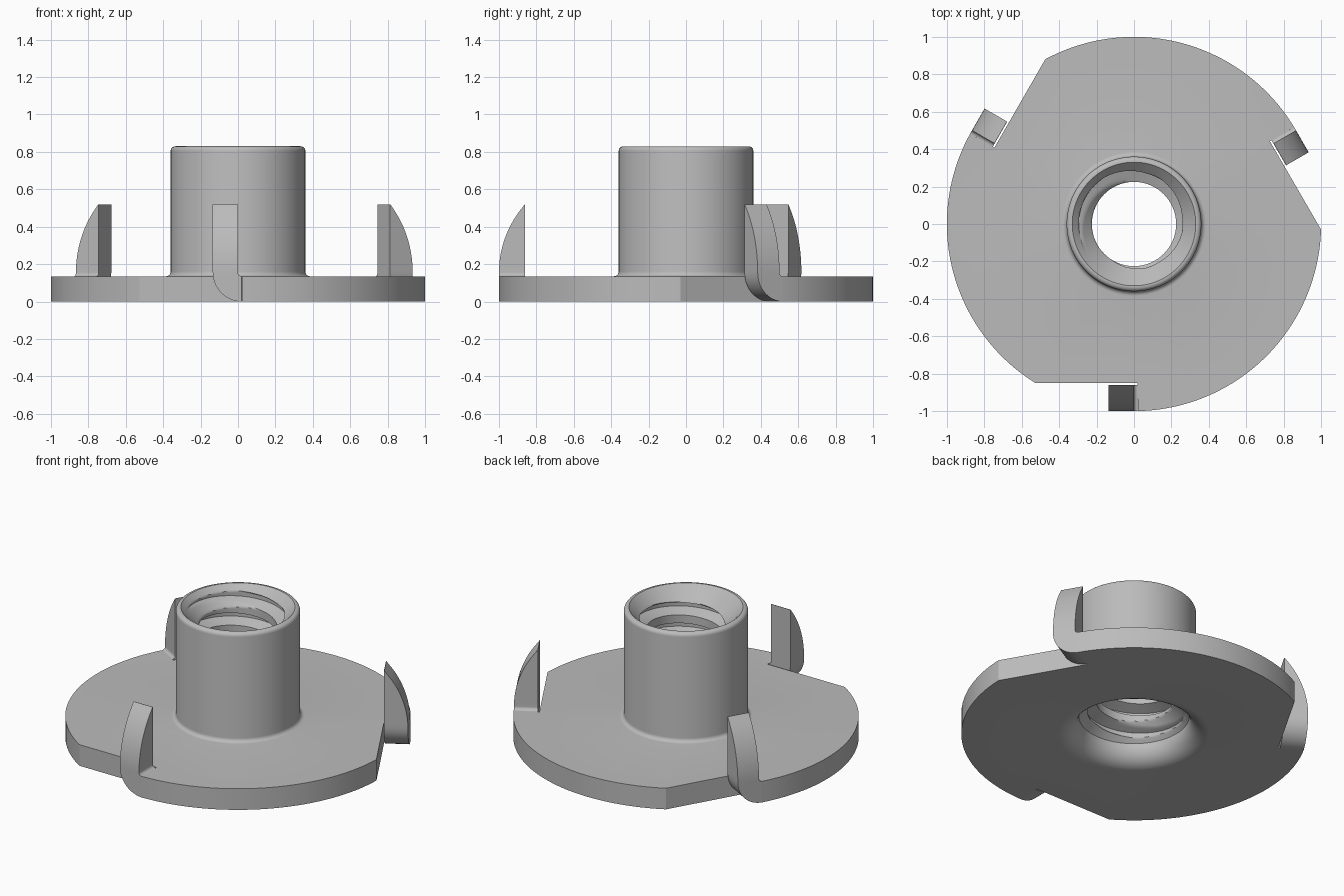
import bpy, bmesh
from math import sin, cos, pi, tau, radians, sqrt
from mathutils import Matrix, Vector

cube = bpy.data.objects.get("Cube")
if cube:
    bpy.data.objects.remove(cube)

steel = bpy.data.materials.new("grey steel")
steel.use_nodes = True
color = (0.5, 0.5, 0.5, 1)
steel.diffuse_color = color
steel.node_tree.nodes["Principled BSDF"].inputs["Base Color"].default_value = color

SEG = 96            # sides of the barrel
PLATE = 0.135       # flange thickness
TOP = 0.83          # barrel height
MINOR, MAJOR, PITCH = 0.225, 0.295, 0.13
LOW, MOUTH_LOW, MOUTH_TOP = 0.12, 0.32, 0.33
BEND = 0.02         # inner radius of the prong bend


def finish(name, bm):
    bmesh.ops.recalc_face_normals(bm, faces=bm.faces)
    mesh = bpy.data.meshes.new(name)
    bm.to_mesh(mesh)
    bm.free()
    mesh.materials.append(steel)
    obj = bpy.data.objects.new(name, mesh)
    bpy.context.collection.objects.link(obj)
    bpy.ops.object.select_all(action="DESELECT")
    obj.select_set(True)
    bpy.context.view_layer.objects.active = obj
    bpy.ops.object.shade_smooth_by_angle(angle=radians(32))
    return obj


def arc(cx, cz, r, start, end, n):
    return [(cx + r * cos(radians(start + (end - start) * i / n)),
             cz + r * sin(radians(start + (end - start) * i / n))) for i in range(n + 1)]


def add_grid(bm, rows):
    """Quads between successive rows of points."""
    rows = [[bm.verts.new(p) for p in row] for row in rows]
    for a, b in zip(rows, rows[1:]):
        for i in range(len(a) - 1):
            bm.faces.new((a[i], a[i + 1], b[i + 1], b[i]))


def lathe(bm, profile):
    add_grid(bm, [[(r * cos(tau * j / SEG), r * sin(tau * j / SEG), z)
                   for j in range(SEG + 1)] for r, z in profile])


def thread_radius(phase):
    """Trapezoid thread: crest, flank, root, flank."""
    phase %= 1.0
    if phase < 0.4:
        depth = 0
    elif phase < 0.6:
        depth = (phase - 0.4) / 0.2
    elif phase < 0.8:
        depth = 1
    else:
        depth = (1 - phase) / 0.2
    return MINOR + (MAJOR - MINOR) * depth


# Flange outline: three arcs, each ending in a straight notch
def flange_outline():
    points = []
    for k in range(3):
        turn = Matrix.Rotation(k * tau / 3, 3, "Z")
        third = [(BEND, -0.85)] + arc(0, 0, 1, -88.85, -1.7, 40)
        points += [turn @ Vector((x, y, 0)) for x, y in third]
    return points


body = bmesh.new()
outline = flange_outline()
loop = outline + outline[:1]
add_grid(body, [[(p.x, p.y, z) for p in loop] for z in (0, PLATE)])

# Flange faces, each with a round hole
for z, hole in ((0, 0.44), (PLATE, 0.385)):
    circle = [(hole * cos(tau * j / SEG), hole * sin(tau * j / SEG)) for j in range(SEG)]
    edges = []
    for ring in ([(p.x, p.y) for p in outline], circle):
        verts = [body.verts.new((x, y, z)) for x, y in ring]
        edges += [body.edges.new((verts[i - 1], verts[i])) for i in range(len(verts))]
    bmesh.ops.triangle_fill(body, edges=edges, use_beauty=True)

# Barrel wall with base fillet and rounded rim
lathe(body, arc(0.385, PLATE + 0.025, 0.025, 270, 180, 6)
      + arc(0.335, TOP - 0.025, 0.025, 0, 90, 6) + [(MOUTH_TOP, TOP)])
# Flared mouth underneath
lathe(body, arc(0.44, LOW, 0.12, 270, 180, 10))

# Threaded bore, chamfered at both ends
STEPS = 20
bore = []
for k in range(int((TOP - LOW) / PITCH + 3) * STEPS):
    row = []
    for j in range(SEG + 1):
        z = LOW - PITCH + PITCH * (k / STEPS + j / SEG)
        z = min(max(z, LOW), TOP)
        r = max(thread_radius(k / STEPS), MOUTH_LOW - (z - LOW), MOUTH_TOP - (TOP - z))
        if z == LOW:
            r = MOUTH_LOW
        if z == TOP:
            r = MOUTH_TOP
        row.append((r * cos(tau * j / SEG), r * sin(tau * j / SEG), z))
    bore.append(row)
add_grid(body, bore)
bmesh.ops.remove_doubles(body, verts=body.verts, dist=0.0002)
bmesh.ops.dissolve_degenerate(body, edges=body.edges, dist=0.0001)
finish("flanged_barrel", body)


# Prongs: bent up from the flange, outer edge curving in to the tip
def prong(name, angle):
    bm = bmesh.new()
    z0, tip, inner_y, curve = PLATE + BEND, 0.52, -0.86, 0.545
    inner = arc(BEND, z0, BEND, 270, 180, 10)
    outer = arc(BEND, z0, PLATE + BEND, 270, 180, 10)
    for i in range(1, 17):
        z = z0 + (tip - z0) * i / 16
        inner.append((0, z))
        outer.append((-PLATE, z))
    rows = []
    for (xi, zi), (xo, zo) in zip(inner, outer):
        rise = max(zi - z0, 0)
        edge = min(-1 + curve - sqrt(curve ** 2 - rise ** 2), inner_y - 0.002)
        ring = [(xi, inner_y, zi), (xi, edge, zi), (xo, edge, zo), (xo, inner_y, zo)]
        rows.append(ring + ring[:1])
    add_grid(bm, rows)
    bmesh.ops.remove_doubles(bm, verts=bm.verts, dist=0.0002)
    bmesh.ops.holes_fill(bm, edges=[e for e in bm.edges if e.is_boundary], sides=4)
    bm.transform(Matrix.Rotation(angle, 4, "Z"))
    finish(name, bm)


for index, label in enumerate(("front", "left", "right")):
    prong(label + "_prong", index * tau / 3)
